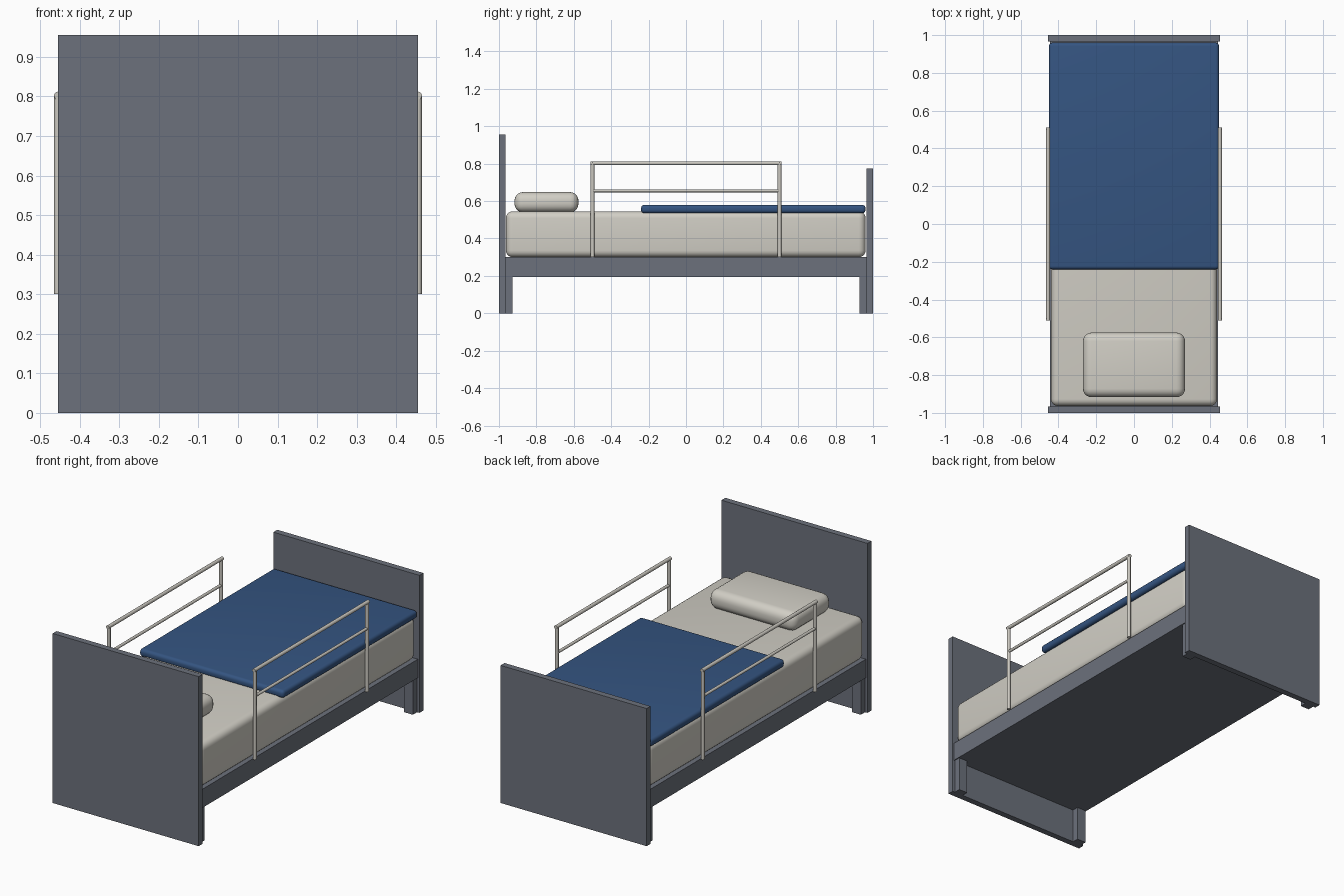
import bpy
import bmesh
from mathutils import Matrix, Vector

cube = bpy.data.objects.get("Cube")
if cube:
    bpy.data.objects.remove(cube, do_unlink=True)


def material(name, rgb):
    m = bpy.data.materials.new(name)
    m.use_nodes = True
    colour = (*rgb, 1.0)
    m.diffuse_color = colour
    bsdf = next(n for n in m.node_tree.nodes if n.type == 'BSDF_PRINCIPLED')
    bsdf.inputs["Base Color"].default_value = colour
    return m


SLATE = material("slate_grey", (0.15, 0.165, 0.20))
LINEN = material("off_white_linen", (0.64, 0.62, 0.56))
METAL = material("pale_metal", (0.60, 0.58, 0.53))
BLUE = material("blue_fabric", (0.035, 0.09, 0.22))


def finish(name, bm, mat, smooth=False):
    mesh = bpy.data.meshes.new(name)
    bm.to_mesh(mesh)
    bm.free()
    mesh.materials.append(mat)
    obj = bpy.data.objects.new(name, mesh)
    bpy.context.collection.objects.link(obj)
    if smooth:
        bpy.ops.object.select_all(action='DESELECT')
        obj.select_set(True)
        bpy.context.view_layer.objects.active = obj
        bpy.ops.object.shade_smooth_by_angle()
    return obj


def box(name, x, y, z, mat, bevel=0):
    """Box from (low, high) spans, optionally with rounded edges."""
    bm = bmesh.new()
    bmesh.ops.create_cube(bm, size=1)
    for v in bm.verts:
        v.co = [s[0] if c < 0 else s[1] for c, s in zip(v.co, (x, y, z))]
    if bevel:
        bmesh.ops.bevel(bm, geom=bm.edges[:], offset=bevel, segments=5,
                        profile=0.5, affect='EDGES')
    return finish(name, bm, mat, bevel > 0)


def tube(name, start, end, radius, mat):
    """Round bar between two points."""
    a, b = Vector(start), Vector(end)
    turn = (b - a).to_track_quat('Z', 'Y').to_matrix().to_4x4()
    bm = bmesh.new()
    bmesh.ops.create_cone(bm, cap_ends=True, segments=16, radius1=radius,
                          radius2=radius, depth=(b - a).length,
                          matrix=Matrix.Translation((a + b) / 2) @ turn)
    return finish(name, bm, mat, True)


# End boards and base
W = 0.455
box("headboard", (-W, W), (-1, -0.965), (0, 0.955), SLATE)
box("footboard", (-W, W), (0.965, 1), (0, 0.775), SLATE)
box("bed_frame", (-0.445, 0.445), (-0.965, 0.965), (0.195, 0.3), SLATE)

# Bedding
box("mattress", (-0.44, 0.44), (-0.963, 0.96), (0.3, 0.545), LINEN, 0.036)
box("pillow", (-0.27, 0.27), (-0.917, -0.575), (0.54, 0.648), LINEN, 0.045)
box("blanket", (-0.45, 0.45), (-0.24, 0.96), (0.535, 0.58), BLUE, 0.018)

# Legs and safety rails, mirrored on both sides
for side, s in (("left", 1), ("right", -1)):
    for end, e in (("back", 1), ("front", -1)):
        box(f"{end}_{side}_leg", sorted((s * 0.44, s * 0.385)),
            sorted((e * 0.965, e * 0.928)), (0, 0.195), SLATE)
        tube(f"{end}_{side}_rail_post", (s * W, e * 0.5, 0.3),
             (s * W, e * 0.5, 0.805), 0.01, METAL)
    tube(f"{side}_top_rail", (s * W, -0.51, 0.802), (s * W, 0.51, 0.802),
         0.01, METAL)
    tube(f"{side}_middle_rail", (s * W, -0.5, 0.655), (s * W, 0.5, 0.655),
         0.008, METAL)
